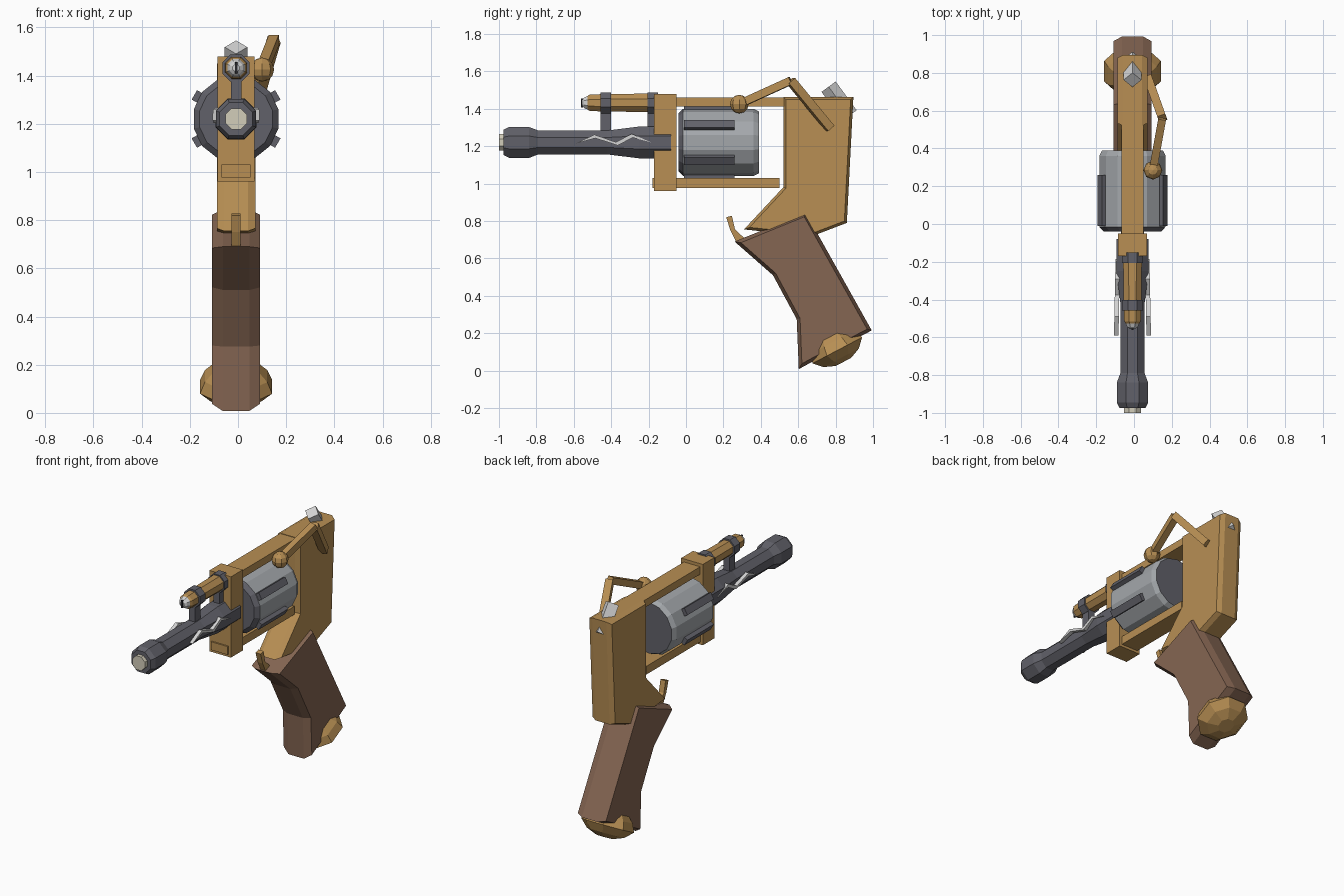
import bpy, bmesh, math
from mathutils import Vector, Matrix

if "Cube" in bpy.data.objects:
    bpy.data.objects.remove(bpy.data.objects["Cube"])

X0 = -0.008  # symmetry plane


def mat(name, r, g, b):
    m = bpy.data.materials.new(name)
    m.diffuse_color = (r, g, b, 1)
    m.use_nodes = True
    m.node_tree.nodes["Principled BSDF"].inputs["Base Color"].default_value = m.diffuse_color
    return m


BRASS = mat("brass", 0.48, 0.275, 0.088)
WOOD = mat("brown wood", 0.235, 0.132, 0.085)
STEEL = mat("light steel", 0.37, 0.39, 0.41)
IRON = mat("dark iron", 0.12, 0.12, 0.142)
SILVER = mat("silver", 0.66, 0.66, 0.66)
IVORY = mat("ivory", 0.65, 0.61, 0.49)
BLACK = mat("black", 0.02, 0.02, 0.025)


def finish(name, bm, *mats):
    bmesh.ops.recalc_face_normals(bm, faces=bm.faces)
    me = bpy.data.meshes.new(name)
    bm.to_mesh(me)
    bm.free()
    for m in mats:
        me.materials.append(m)
    ob = bpy.data.objects.new(name, me)
    bpy.context.collection.objects.link(ob)
    return ob


def box(name, x, y, z, m):
    """Box from (min, max) pairs."""
    bm = bmesh.new()
    bmesh.ops.create_cube(bm, size=1)
    for v in bm.verts:
        v.co = [(a + b) / 2 + c * (b - a) for c, (a, b) in zip(v.co, (x, y, z))]
    return finish(name, bm, m)


def lathe(name, rings, n, z, *mats, matrix=None):
    """Faceted turned part along y from (y, radius) rings, flats facing sideways."""
    bm = bmesh.new()
    loops = []
    for y, r in rings:
        loops.append([bm.verts.new((r * math.cos((i + .5) * math.tau / n), y,
                                    r * math.sin((i + .5) * math.tau / n))) for i in range(n)])
    for a, b in zip(loops, loops[1:]):
        for i in range(n):
            j = (i + 1) % n
            bm.faces.new((a[i], a[j], b[j], b[i]))
    bm.faces.new(loops[0])
    bm.faces.new(loops[-1])
    bm.transform(matrix or Matrix.Translation((X0, 0, z)))
    return finish(name, bm, *mats)


def prism(name, profile, half, m, inset=0.0, bulge=0.0, x=X0):
    """Side profile (y, z) extruded across x, with chamfered cheeks."""
    bm = bmesh.new()
    h = half - bulge
    sides = [[bm.verts.new((x + s * h, y, z)) for y, z in profile] for s in (-1, 1)]
    caps = [bm.faces.new(s) for s in sides]
    n = len(profile)
    for i in range(n):
        j = (i + 1) % n
        bm.faces.new((sides[0][i], sides[0][j], sides[1][j], sides[1][i]))
    bmesh.ops.recalc_face_normals(bm, faces=bm.faces)
    if inset:
        bmesh.ops.inset_region(bm, faces=caps, thickness=inset, depth=bulge,
                               use_even_offset=True)
    return finish(name, bm, m)


def rod(name, a, b, w, m):
    """Square bar between two points."""
    a, b = Vector(a), Vector(b)
    d = b - a
    M = Matrix.Translation(a) @ d.to_track_quat('Y', 'Z').to_matrix().to_4x4()
    return lathe(name, [(0, w * .7071), (d.length, w * .7071)], 4, 0, m, matrix=M)


# Rear frame and grip
prism("rear_frame", [(.52, 1.463), (.895, 1.463), (.86, .79), (.69, .725), (.5, .735),
                     (.31, .755), (.52, .98)], .08, BRASS, .014, .03)
prism("grip", [(.26, .69), (.64, .845), (.993, .215), (.68, .05), (.603, .008),
               (.592, .275), (.465, .51)], .1, WOOD, .018, .045)

# Pommel: flattened dome under the grip heel
d = Vector((0, .465, -.885))
P = Matrix.Translation((X0, .795, .135)) @ d.to_track_quat('Y', 'Z').to_matrix().to_4x4()
lathe("pommel", [(-.06, .10), (-.02, .14), (.03, .162), (.075, .115), (.1, .05)], 8, 0, BRASS, matrix=P)

# Trigger
prism("trigger", [(.215, .82), (.245, .828), (.262, .755), (.31, .71), (.27, .685), (.237, .75)],
      .018, BRASS)

# Front frame block and the two rails
box("front_frame", (X0 - .077, X0 + .077), (-.17, -.05), (.96, 1.48), BRASS)
box("top_rail", (X0 - .058, X0 + .058), (-.06, .525), (1.412, 1.46), BRASS)
box("bottom_rail", (X0 - .06, X0 + .06), (-.18, .5), (.977, 1.03), BRASS)

# Barrel
A = 1 / math.cos(math.pi / 8)
lathe("barrel", [(y, r * A) for y, r in ((-.975, .068), (-.945, .083), (-.84, .083), (-.79, .064),
      (-.64, .064), (-.42, .064), (-.25, .085), (-.08, .085))], 8, 1.22, IRON)
lathe("muzzle_plug", [(-1, .048), (-.96, .048)], 8, 1.22, IVORY)

# Lightning inlays on both barrel sides
zig = [(-.59, 1.214), (-.49, 1.262), (-.375, 1.222), (-.29, 1.266), (-.185, 1.22)]
low = [(-.285, 1.246), (-.365, 1.204), (-.485, 1.243)]
for s in (-1, 1):
    ob = prism("lightning_inlay", zig + low, .012, SILVER, x=0)
    for v in ob.data.vertices:  # lean outwards along the barrel
        t = (v.co.y + .19) / -.4
        v.co.x += X0 + s * (.078 + .008 * t)

# Revolver drum with dark end faces
drum = lathe("drum", [(-.04, .155), (-.015, .18), (.36, .18), (.39, .165)], 14, 1.22, STEEL, IRON)
for p in drum.data.polygons:
    p.material_index = int(abs(p.normal.y) > .5)

# Ribs around the drum
for k in range(6):
    bm = bmesh.new()
    bmesh.ops.create_cube(bm, size=1)
    bm.transform(Matrix.Translation((X0, 0, 1.22)) @ Matrix.Rotation(math.radians(30 + 60 * k), 4, 'Y')
                 @ Matrix.Translation((.178, .125, 0)) @ Matrix.Diagonal((.044, .27, .045, 1)))
    finish("drum_rib", bm, IRON)

# Sighting tube with rings and posts
lathe("sight_tube", [(-.53, .037), (-.515, .047), (-.45, .05), (-.16, .054)], 8, 1.432, BRASS)
for y in (-.43, -.178):
    lathe("tube_ring", [(y - .028, .061), (y + .028, .061)], 8, 1.432, IRON)
    box("tube_post", (X0 - .022, X0 + .022), (y - .028, y + .028), (1.27, 1.39), IRON)
lathe("lens", [(-.556, .015), (-.545, .03), (-.525, .04), (-.51, .04)], 8, 1.432, SILVER)
box("lens_slit", (X0 - .005, X0 + .005), (-.561, -.552), (1.408, 1.456), BLACK)

# Side lever with ball knob
ball, elbow, tip = (.1, .285, 1.425), (.15, .56, 1.55), (.075, .77, 1.295)
bm = bmesh.new()
bmesh.ops.create_uvsphere(bm, u_segments=8, v_segments=6, radius=.05)
bm.transform(Matrix.Translation(ball))
finish("lever_knob", bm, BRASS)
rod("lever_arm", ball, elbow, .042, BRASS)
rod("lever_shank", elbow, tip, .045, BRASS)

# Rear hammer stud: square bar set on edge through the back of the frame
S = Matrix.Translation((X0, .7625, 1.518)) @ Vector((0, .59, -.81)).to_track_quat('Y', 'Z').to_matrix().to_4x4()
S = S @ Matrix.Rotation(math.pi / 4, 4, 'Y')
lathe("hammer_stud", [(0, .047), (.19, .047)], 4, 0, SILVER, matrix=S)
